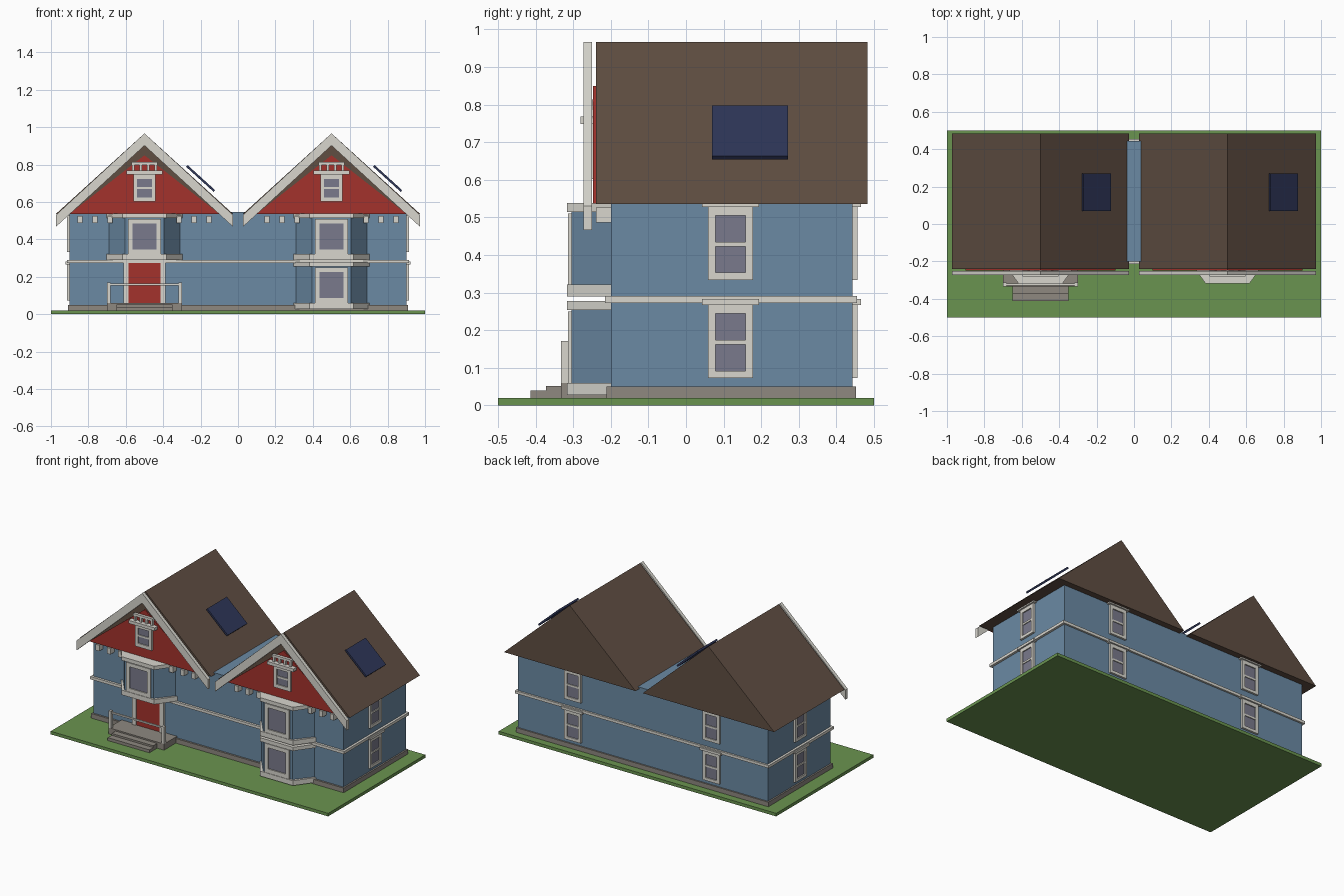
import bpy, bmesh, math
from mathutils import Matrix

if "Cube" in bpy.data.objects:
    bpy.data.objects.remove(bpy.data.objects["Cube"])


def material(name, r, g, b):
    lin = lambda c: ((c / 255 + 0.055) / 1.055) ** 2.4
    m = bpy.data.materials.new(name)
    m.diffuse_color = (lin(r), lin(g), lin(b), 1)
    m.use_nodes = True
    m.node_tree.nodes["Principled BSDF"].inputs["Base Color"].default_value = m.diffuse_color
    return m


WALL = material("wall_blue", 107, 138, 164)
ROOF = material("roof_brown", 96, 78, 66)
TRIM = material("trim_white", 216, 214, 206)
RED = material("gable_red", 164, 50, 44)
GRASS = material("grass_green", 106, 148, 80)
STONE = material("stone_grey", 142, 136, 128)
PANEL = material("panel_navy", 46, 54, 88)
GLASS = material("glass_grey", 122, 122, 140)
I = Matrix()


def finish(name, bm, mat, matrix=I):
    bmesh.ops.recalc_face_normals(bm, faces=bm.faces)
    me = bpy.data.meshes.new(name)
    bm.to_mesh(me)
    bm.free()
    me.transform(matrix)
    me.materials.append(mat)
    ob = bpy.data.objects.new(name, me)
    bpy.context.collection.objects.link(ob)
    return ob


def boxes(name, mat, items, matrix=I):
    """One object from boxes given as (x0, x1, y0, y1, z0, z1)."""
    bm = bmesh.new()
    for x0, x1, y0, y1, z0, z1 in items:
        m = Matrix.Translation(((x0 + x1) / 2, (y0 + y1) / 2, (z0 + z1) / 2))
        m = m @ Matrix.Diagonal((x1 - x0, y1 - y0, z1 - z0, 1))
        bmesh.ops.create_cube(bm, size=1, matrix=m)
    return finish(name, bm, mat, matrix)


def prism(name, mat, profile, axis, a, b, cx=0):
    """Extrude a 2D profile along y (profile x,z) or z (profile x,y)."""
    bm = bmesh.new()
    put = (lambda p, t: (p[0] + cx, t, p[1])) if axis == 'y' else (lambda p, t: (p[0] + cx, p[1], t))
    lo = [bm.verts.new(put(p, a)) for p in profile]
    hi = [bm.verts.new(put(p, b)) for p in profile]
    bm.faces.new(lo)
    bm.faces.new(hi)
    n = len(profile)
    for i in range(n):
        j = (i + 1) % n
        bm.faces.new((lo[i], lo[j], hi[j], hi[i]))
    return finish(name, bm, mat)


def window(name, matrix, w, z0, z1, gw, g0, g1, bar=True, lintel=0):
    """Framed window on a wall at local y=0, facing local -y."""
    d = -0.013
    parts = [(-w, -gw, d, 0, z0, z1), (gw, w, d, 0, z0, z1),
             (-gw, gw, d, 0, z0, g0), (-gw, gw, d, 0, g1, z1)]
    if bar:
        zm = (g0 + g1) / 2
        parts.append((-gw, gw, -0.011, 0, zm - 0.006, zm + 0.006))
    if lintel:
        parts.append((-lintel, lintel, -0.023, 0, z1 - 0.002, z1 + 0.014))
    boxes(name + "_frame", TRIM, parts, matrix)
    boxes(name + "_glass", GLASS, [(-gw, gw, -0.006, 0, g0, g1)], matrix)


# Lawn, foundation, walls, belt course
boxes("lawn", GRASS, [(-1, 1, -0.5, 0.5, 0, 0.02)])
boxes("foundation", STONE, [(-0.91, 0.91, -0.212, 0.452, 0.02, 0.05)])
boxes("walls", WALL, [(-0.9, 0.9, -0.2, 0.443, 0.05, 0.546)])
boxes("belt_course", TRIM, [(-0.915, 0.915, -0.215, 0.455, 0.273, 0.291)])

# Side and back windows on both floors
spots = [("right", 0.9, 0.118, 90), ("left", -0.9, 0.118, -90),
         ("back_a", -0.5, 0.443, 180), ("back_b", 0.5, 0.443, 180)]
for label, x, y, ang in spots:
    m = Matrix.Translation((x, y, 0)) @ Matrix.Rotation(math.radians(ang), 4, 'Z')
    for floor, dz in (("lower", 0), ("upper", 0.261)):
        window(f"{label}_{floor}_window", m, 0.06, 0.073 + dz, 0.269 + dz,
               0.04, 0.092 + dz, 0.244 + dz, lintel=0.076)

BAY = [(-0.19, -0.2), (-0.105, -0.305), (0.105, -0.305), (0.19, -0.2)]
BAY_TRIM = [(-0.203, -0.2), (-0.118, -0.317), (0.118, -0.317), (0.203, -0.2)]

for side, cx in (("left", -0.5), ("right", 0.5)):
    # Roof, red gable and bargeboards
    prism(side + "_roof", ROOF, [(-0.474, 0.536), (0.474, 0.536), (0, 0.967)], 'y', -0.24, 0.483, cx)
    prism(side + "_gable", RED, [(-0.4, 0.537), (0.4, 0.537), (0, 0.85)], 'y', -0.248, -0.238, cx)
    prism(side + "_bargeboard", TRIM,
          [(-0.474, 0.467), (-0.474, 0.53), (0, 0.967), (0.474, 0.53), (0.474, 0.467), (0, 0.902)],
          'y', -0.273, -0.25, cx)
    # Gable window and decorative truss
    m = Matrix.Translation((cx, -0.248, 0))
    window(side + "_gable_window", m, 0.06, 0.602, 0.748, 0.039, 0.625, 0.724)
    truss = [(-0.095, 0.095, -0.032, 0, 0.748, 0.768), (-0.07, 0.07, -0.018, 0, 0.798, 0.814)]
    truss += [(x - 0.007, x + 0.007, -0.015, 0, 0.768, 0.798) for x in (-0.06, -0.02, 0.02, 0.06)]
    boxes(side + "_gable_truss", TRIM, truss, m)
    # Eave brackets
    boxes(side + "_brackets", TRIM, [(s * o - 0.013, s * o + 0.013, -0.24, -0.2, 0.487, 0.526)
                                     for s in (-1, 1) for o in (0.185, 0.265, 0.345)],
          Matrix.Translation((cx, 0, 0)))
    # Upper bay
    prism(side + "_upper_bay", WALL, BAY, 'z', 0.31, 0.53, cx)
    prism(side + "_bay_sill", TRIM, BAY_TRIM, 'z', 0.29, 0.321, cx)
    prism(side + "_bay_cornice", TRIM, BAY_TRIM, 'z', 0.515, 0.539, cx)
    m = Matrix.Translation((cx, -0.301, 0))
    window(side + "_bay_window", m, 0.088, 0.321, 0.51, 0.064, 0.345, 0.486, bar=False)
    # Solar panel hovering parallel to the right slope
    tilt = math.atan2(0.431, 0.474)
    m = Matrix.Translation((cx + 0.3, 0.17, 0.726)) @ Matrix.Rotation(tilt, 4, 'Y')
    boxes(side + "_solar_panel", PANEL, [(-0.1, 0.1, -0.101, 0.101, -0.006, 0.006)], m)

# Right lower bay
prism("lower_bay", WALL, BAY, 'z', 0.05, 0.26, 0.5)
prism("lower_bay_base", TRIM, BAY_TRIM, 'z', 0.028, 0.06, 0.5)
prism("lower_bay_cornice", TRIM, BAY_TRIM, 'z', 0.254, 0.278, 0.5)
window("lower_bay_window", Matrix.Translation((0.5, -0.301, 0)),
       0.088, 0.06, 0.25, 0.064, 0.087, 0.225, bar=False)

# Door, porch, steps and railing
m = Matrix.Translation((-0.5, 0, 0))
boxes("door", RED, [(-0.086, 0.086, -0.209, -0.2, 0.06, 0.285)], m)
boxes("door_frame", TRIM, [(-0.112, -0.086, -0.215, -0.2, 0.06, 0.29),
                           (0.086, 0.112, -0.215, -0.2, 0.06, 0.29)], m)
boxes("porch", STONE, [(-0.2, 0.2, -0.333, -0.2, 0.02, 0.06)], m)
boxes("steps", STONE, [(-0.15, 0.15, -0.373, -0.333, 0.02, 0.051),
                       (-0.15, 0.15, -0.413, -0.373, 0.02, 0.039)], m)
boxes("railing", TRIM, [(-0.2, -0.182, -0.333, -0.313, 0.06, 0.171),
                        (0.182, 0.2, -0.333, -0.313, 0.06, 0.171),
                        (-0.182, 0.182, -0.328, -0.318, 0.154, 0.164)], m)
